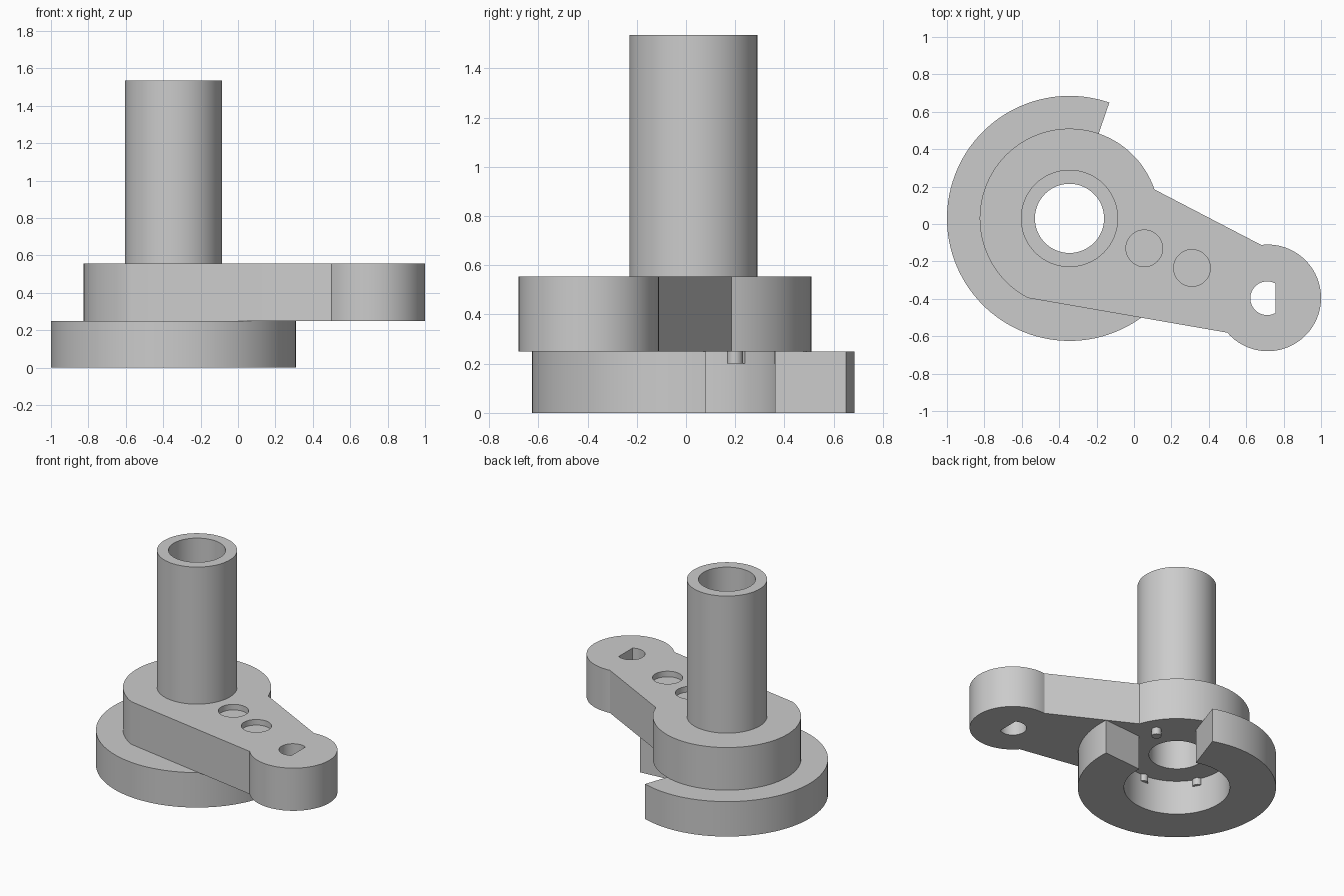
import bpy
import bmesh
from math import cos, sin, radians

cube = bpy.data.objects.get("Cube")
if cube:
    bpy.data.objects.remove(cube, do_unlink=True)

# One plain grey for the whole casting
grey = bpy.data.materials.new("machined grey")
grey.use_nodes = True
colour = (0.6, 0.6, 0.6, 1)
grey.diffuse_color = colour
grey.node_tree.nodes["Principled BSDF"].inputs["Base Color"].default_value = colour

HUB = (-0.345, 0.03)       # shaft axis
TIP = (0.715, -0.395)      # arm end axis
RING_TOP, ARM_TOP, TUBE_TOP = 0.25, 0.555, 1.535


def arc(centre, radius, start, end, steps=64):
    """Points along an arc, angles in degrees."""
    angles = [radians(start + (end - start) * i / steps) for i in range(steps + 1)]
    return [(centre[0] + radius * cos(a), centre[1] + radius * sin(a)) for a in angles]


def circle(centre, radius, steps=64):
    return arc(centre, radius, 0, 360, steps)[:-1]


def prism(name, outline, bottom, top):
    """Extrude a closed outline straight up."""
    bm = bmesh.new()
    face = bm.faces.new([bm.verts.new((x, y, bottom)) for x, y in outline])
    grown = bmesh.ops.extrude_face_region(bm, geom=[face])["geom"]
    verts = [g for g in grown if isinstance(g, bmesh.types.BMVert)]
    bmesh.ops.translate(bm, verts=verts, vec=(0, 0, top - bottom))
    bmesh.ops.recalc_face_normals(bm, faces=bm.faces)
    mesh = bpy.data.meshes.new(name)
    bm.to_mesh(mesh)
    bm.free()
    mesh.materials.append(grey)
    obj = bpy.data.objects.new(name, mesh)
    bpy.context.collection.objects.link(obj)
    return obj


def activate(obj):
    bpy.ops.object.select_all(action="DESELECT")
    obj.select_set(True)
    bpy.context.view_layer.objects.active = obj


def cut(obj, outline, bottom, top):
    """Subtract a prism from an object."""
    cutter = prism("cutter", outline, bottom, top)
    cutter.hide_render = True
    mod = obj.modifiers.new("cut", "BOOLEAN")
    mod.operation = "DIFFERENCE"
    mod.solver = "EXACT"
    mod.object = cutter
    activate(obj)
    bpy.ops.object.modifier_apply(modifier=mod.name)
    bpy.data.objects.remove(cutter, do_unlink=True)


# Open base ring with a gap between its two radial ends
ring_outline = arc(HUB, 0.655, 71, 364.5, 96) + arc(HUB, 0.35, 364.5, 71, 96)
parts = [prism("base_ring", ring_outline, 0, RING_TOP)]

# Hub and lever arm in one outline
arm_outline = arc(HUB, 0.48, 18.8, 242.4) + arc(TIP, 0.285, 220.7, 457)
arm = prism("lever_arm", arm_outline, RING_TOP, ARM_TOP)
cut(arm, circle(HUB, 0.185), 0.1, 0.7)
cut(arm, arc((0.712, -0.397), 0.09, 61, 299, 40), 0.1, 0.7)      # D-shaped hole
for spot in ((0.055, -0.13), (0.31, -0.235)):                    # shallow recesses
    cut(arm, circle(spot, 0.098, 48), ARM_TOP - 0.04, 0.7)
parts.append(arm)

# Hollow shaft
tube = prism("hollow_shaft", circle(HUB, 0.26), ARM_TOP, TUBE_TOP)
cut(tube, circle(HUB, 0.185), 0.4, 1.7)
parts.append(tube)

# Small pins below the hub, half sunk in the ring wall
for i, spot in enumerate(arc(HUB, 0.36, 28, 328, 5)):
    parts.append(prism(f"pin_{i + 1}", circle(spot, 0.032, 20), 0.2, RING_TOP))

for part in parts:
    activate(part)
    bpy.ops.object.shade_smooth_by_angle(angle=radians(30))
